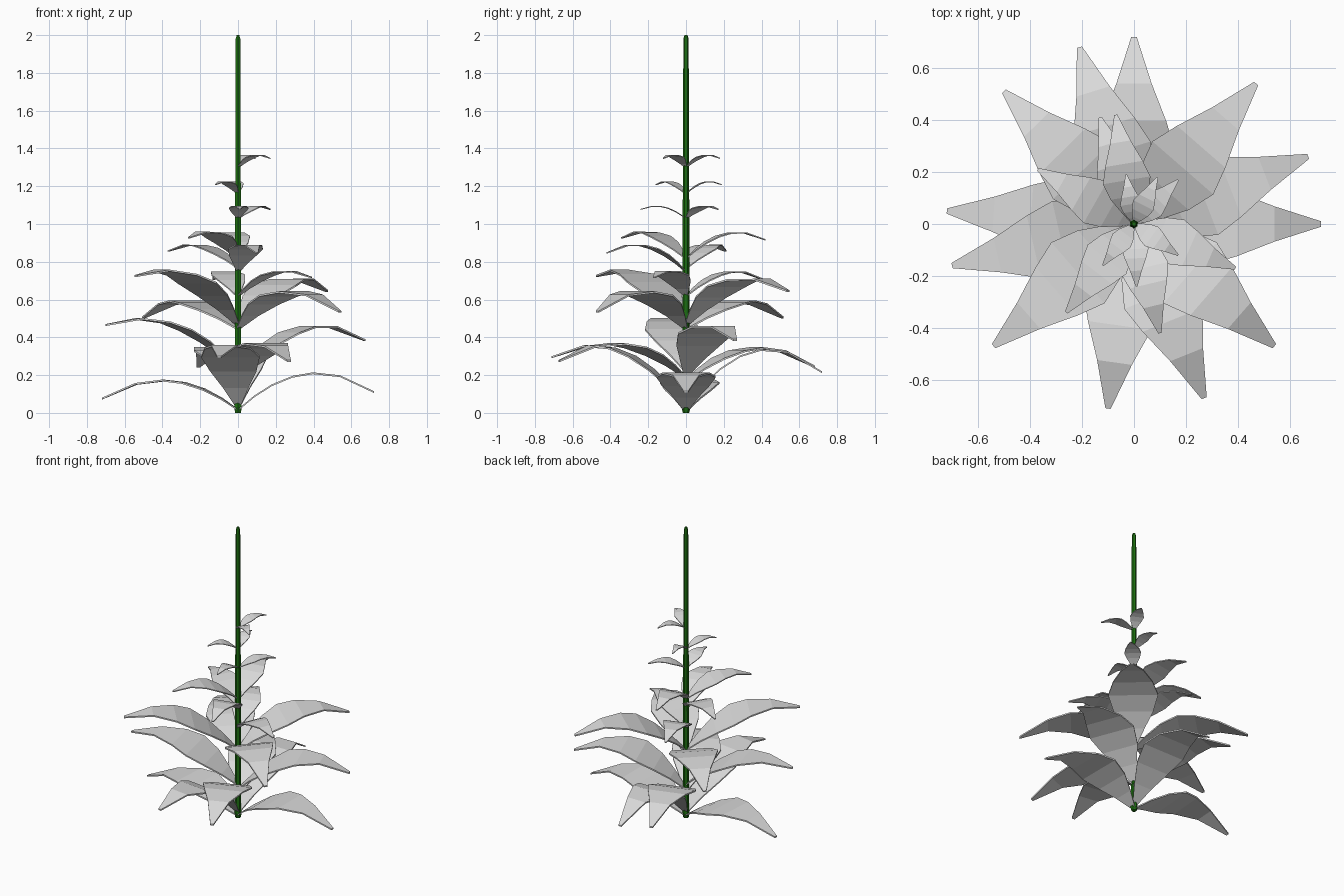
import bpy
import bmesh
from mathutils import Vector

default_cube = bpy.data.objects.get("Cube")
if default_cube:
    bpy.data.objects.remove(default_cube, do_unlink=True)


def make_material(name, color):
    material = bpy.data.materials.new(name)
    material.use_nodes = True
    material.diffuse_color = color
    material.node_tree.nodes["Principled BSDF"].inputs["Base Color"].default_value = color
    return material


def make_object(name, bm, material):
    bmesh.ops.recalc_face_normals(bm, faces=bm.faces)
    mesh = bpy.data.meshes.new(name)
    bm.to_mesh(mesh)
    bm.free()
    mesh.materials.append(material)
    obj = bpy.data.objects.new(name, mesh)
    bpy.context.collection.objects.link(obj)
    return obj


leaf_grey = make_material("pale grey leaf", (0.7, 0.7, 0.7, 1))
stem_green = make_material("dark green stem", (0.012, 0.16, 0.005, 1))

# Blade outline: fraction along the leaf, fraction of the half width
OUTLINE = [(0, 0.08), (0.12, 0.46), (0.25, 0.84), (0.4, 1.06),
           (0.55, 0.84), (0.75, 0.46), (1, 0.07)]


def arch_height(t, base, middle, tip):
    """Smooth arch through the base, the bend and the tip."""
    bend = 0.45
    return (base * (t - bend) * (t - 1) / bend
            + middle * t * (t - 1) / (bend * (bend - 1))
            + tip * t * (t - bend) / (1 - bend))


def make_leaf(name, tip_x, tip_y, base, middle, tip):
    reach = Vector((tip_x, tip_y, 0))
    length = reach.length
    across = Vector((-tip_y, tip_x, 0)).normalized()
    half_width = 0.205 * length
    drop = Vector((0, 0, 0.003 + 0.009 * length))
    bm = bmesh.new()
    previous = None
    for t, width in OUTLINE:
        centre = reach * t
        centre.z = arch_height(t, base, middle, tip)
        side = across * half_width * width
        ring = [bm.verts.new(p) for p in (centre - side, centre + side,
                                          centre + side - drop, centre - side - drop)]
        if previous:
            for i in range(4):
                j = (i + 1) % 4
                bm.faces.new((previous[i], previous[j], ring[j], ring[i]))
        else:
            bm.faces.new(ring)
        previous = ring
    bm.faces.new(previous)
    return make_object(name, bm, leaf_grey)


# Each leaf: tip x, tip y, then height at the base, bend and tip
TIERS = {
    "ground_leaf": [(0.72, 0, 0.02, 0.205, 0.115), (-0.72, 0.05, 0.02, 0.17, 0.08)],
    "lower_leaf": [(-0.1, -0.71, 0.04, 0.32, 0.3), (0, 0.72, 0.04, 0.32, 0.22),
                   (0.27, -0.67, 0.19, 0.36, 0.28), (-0.21, 0.68, 0.17, 0.34, 0.25)],
    "middle_leaf": [(0.67, 0.26, 0.2, 0.44, 0.39), (-0.7, -0.16, 0.23, 0.46, 0.47)],
    "upper_leaf": [(0.54, -0.47, 0.45, 0.635, 0.54), (-0.5, 0.51, 0.45, 0.59, 0.51),
                   (0.47, 0.54, 0.47, 0.69, 0.65), (-0.54, -0.47, 0.47, 0.71, 0.73)],
    "inner_leaf": [(0.39, -0.17, 0.62, 0.74, 0.72), (-0.13, 0.41, 0.62, 0.74, 0.71),
                   (0.1, -0.42, 0.75, 0.88, 0.85), (-0.37, 0.21, 0.77, 0.88, 0.86),
                   (-0.07, 0.42, 0.82, 0.945, 0.92), (-0.26, -0.34, 0.82, 0.945, 0.93)],
    "top_leaf": [(0.17, 0.17, 1.03, 1.09, 1.08), (0.01, -0.24, 1.03, 1.09, 1.08),
                 (-0.12, -0.16, 1.16, 1.22, 1.21), (-0.03, 0.19, 1.16, 1.22, 1.21),
                 (0.09, 0.18, 1.3, 1.36, 1.35), (0.17, -0.12, 1.3, 1.36, 1.35)],
}
for tier, leaves in TIERS.items():
    for number, leaf in enumerate(leaves, 1):
        make_leaf(f"{tier}_{number}", *leaf)

# Six-sided tapering stem with slight joints
STEM = [(0, 0.017), (0.03, 0.024), (0.06, 0.019), (0.5, 0.019), (0.95, 0.018),
        (1.4, 0.016), (1.7, 0.015), (1.98, 0.014), (2, 0.008)]
bm = bmesh.new()
previous = None
for height, radius in STEM:
    ring = bmesh.ops.create_circle(bm, segments=6, radius=radius)["verts"]
    bmesh.ops.translate(bm, verts=ring, vec=(0, 0, height))
    if previous:
        for i in range(6):
            j = (i + 1) % 6
            bm.faces.new((previous[i], previous[j], ring[j], ring[i]))
    else:
        bm.faces.new(ring)
    previous = ring
bm.faces.new(previous)
make_object("stem", bm, stem_green)
